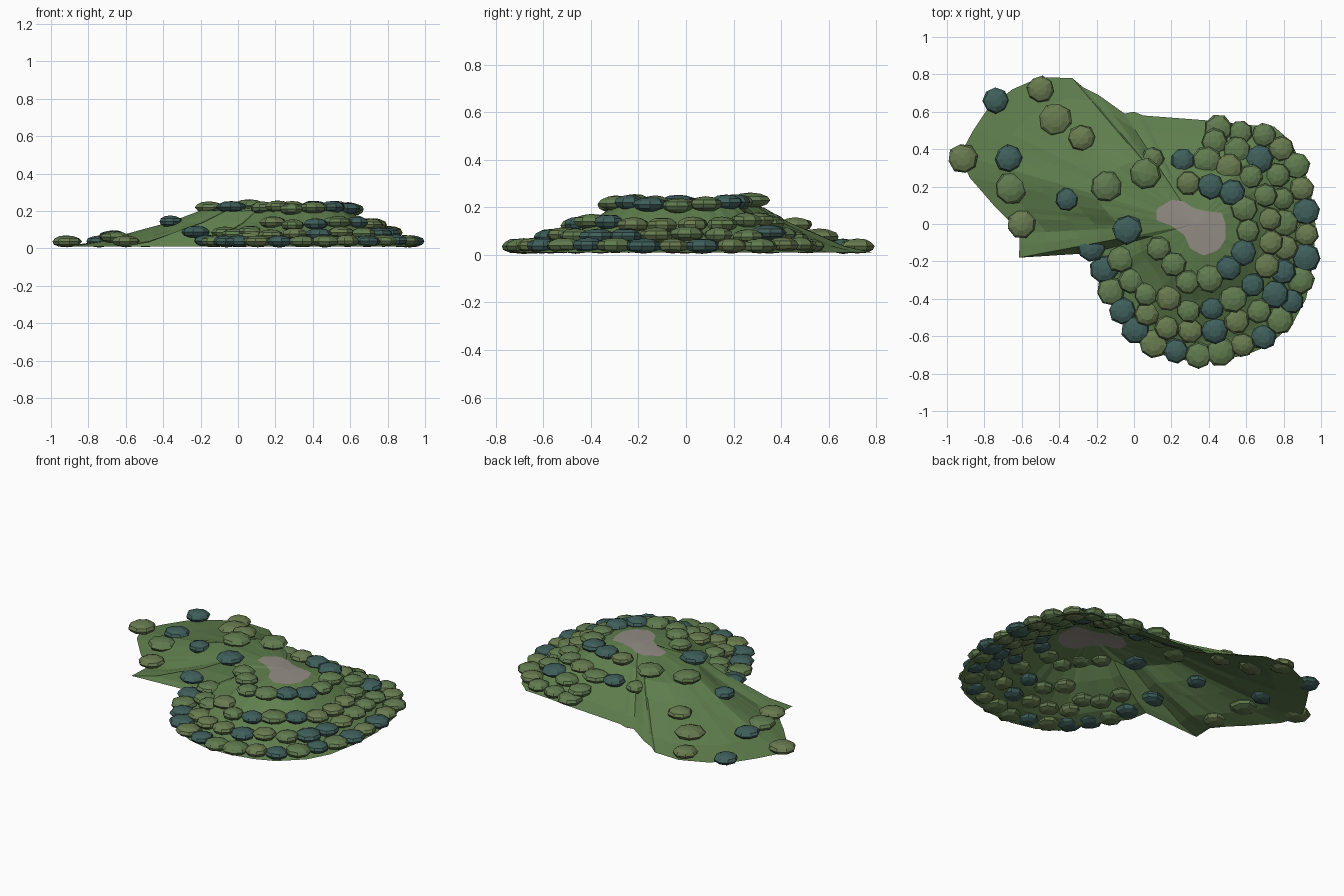
import bpy, bmesh, math, random
from mathutils import Vector, Matrix

if "Cube" in bpy.data.objects:
    bpy.data.objects.remove(bpy.data.objects["Cube"])

random.seed(4)
CX, CY = 0.33, 0.0          # summit centre, all terrain rays start here


def material(name, rgb):
    m = bpy.data.materials.new(name)
    m.diffuse_color = (*rgb, 1)
    m.use_nodes = True
    m.node_tree.nodes["Principled BSDF"].inputs["Base Color"].default_value = m.diffuse_color
    return m


GRASS = material("grass", (0.115, 0.21, 0.075))
ROCK = material("rock", (0.29, 0.265, 0.23))
OLIVE = material("olive_leaves", (0.14, 0.20, 0.08))
GREEN = material("green_leaves", (0.12, 0.20, 0.08))
TEAL = material("teal_leaves", (0.05, 0.115, 0.105))

# shoreline and bare summit outlines, counter-clockwise
SHORE = [(.97, 0), (.94, .2), (.9, .32), (.83, .45), (.75, .52), (.6, .53), (.44, .55),
         (.05, .58), (0, .6), (-.05, .59), (-.19, .69), (-.27, .73), (-.33, .78), (-.5, .785),
         (-.65, .72), (-.78, .62), (-.86, .5), (-.93, .37), (-.88, .25), (-.75, .1),
         (-.68, .03), (-.61, -.05), (-.615, -.18), (-.22, -.155), (-.2, -.27), (-.1, -.4),
         (0, -.55), (.03, -.63), (.15, -.7), (.3, -.735), (.45, -.73), (.6, -.7),
         (.72, -.65), (.85, -.53), (.92, -.4), (.96, -.2)]
SUMMIT = [(.49, 0), (.47, .06), (.38, .07), (.3, .09), (.27, .12), (.2, .13), (.12, .08),
          (.12, .02), (.2, -.01), (.27, -.06), (.3, -.13), (.37, -.17), (.45, -.14), (.49, -.08)]
# share of the way to the shore -> height
PROFILE = [(0, .235), (.28, .226), (.42, .2), (.55, .14), (.67, .097), (.85, .038), (1, .01)]


def reach(poly, dx, dy):
    """Distance from the summit centre to an outline in direction (dx, dy)."""
    best = 0
    for (ax, ay), (bx, by) in zip(poly, poly[1:] + poly[:1]):
        ax, bx = ax - CX, bx - CX
        ex, ey = bx - ax, by - ay
        den = dx * ey - dy * ex
        if abs(den) < 1e-9:
            continue
        t = (ax * ey - ay * ex) / den
        u = (ax * dy - ay * dx) / den
        if t > 0 and -1e-6 <= u <= 1 + 1e-6:
            best = max(best, t)
    return best


def profile(t):
    for (a, za), (b, zb) in zip(PROFILE, PROFILE[1:]):
        if t <= b:
            return za + (zb - za) * (t - a) / (b - a)
    return PROFILE[-1][1]


def ground(x, y):
    d = Vector((x - CX, y - CY))
    r = d.length
    d.normalize()
    return profile(r / max(reach(SHORE, d.x, d.y), 1e-6))


# terrain: open shell fanned out from the summit
bm = bmesh.new()
pts = []
for a, b in zip(SHORE, SHORE[1:] + SHORE[:1]):
    pts += [a, ((a[0] + b[0]) / 2, (a[1] + b[1]) / 2)]
pts.remove(((-.615 - .22) / 2, (-.18 - .155) / 2))      # keep the cliff a single step
rings = []
for x, y in pts:
    d = Vector((x - CX, y - CY))
    r = d.length
    d.normalize()
    s = reach(SUMMIT, d.x, d.y) / r
    col = []
    for t in [s] + [p[0] for p in PROFILE[2:]]:
        jit = random.uniform(-.003, .003) if .4 < t < .99 else 0
        col.append(bm.verts.new((CX + d.x * r * t, CY + d.y * r * t, profile(t) + jit)))
    rings.append(col)
top = bm.verts.new((CX, CY, .235))
for c, n in zip(rings, rings[1:] + rings[:1]):
    bm.faces.new((top, c[0], n[0])).material_index = 1
    for i in range(len(c) - 1):
        bm.faces.new((c[i], c[i + 1], n[i + 1], n[i]))
me = bpy.data.meshes.new("terrain")
bm.to_mesh(me)
bm.free()
me.materials.append(GRASS)
me.materials.append(ROCK)
bpy.context.collection.objects.link(bpy.data.objects.new("terrain", me))


# trees: flattened faceted domes
def tree(name, x, y, r, mat):
    bm = bmesh.new()
    bmesh.ops.create_uvsphere(bm, u_segments=8, v_segments=6, radius=1)
    for v in bm.verts:
        v.co *= random.uniform(.95, 1.05)
    spin = Matrix.Rotation(random.uniform(0, 6.28), 4, 'Z')
    bm.transform(Matrix.Diagonal((r, r, .032, 1)) @ spin)
    me = bpy.data.meshes.new(name)
    bm.to_mesh(me)
    bm.free()
    me.materials.append(mat)
    ob = bpy.data.objects.new(name, me)
    ob.location = (x, y, max(ground(x, y) + .015, .037))
    bpy.context.collection.objects.link(ob)


# scattered trees on the long slope: x, y, radius, teal?
for x, y, r, t in [(-.915, .35, .08, 0), (-.74, .66, .07, 1), (-.5, .72, .072, 0), (-.42, .56, .087, 0),
                   (-.28, .46, .073, 0), (-.67, .35, .073, 1), (-.66, .19, .085, 0), (-.36, .13, .063, 1),
                   (-.15, .2, .085, 0), (-.6, 0, .077, 0), (-.035, -.03, .08, 1), (-.23, -.125, .077, 1),
                   (.06, .27, .083, 0), (.1, .35, .062, 0)]:
    tree("slope_tree", x, y, r, TEAL if t else random.choice((OLIVE, GREEN)))

# wooded rows around the hill: path, spacing
ROWS = [([(-.16, -.24), (-.12, -.37), (-.01, -.55), (.08, -.63), (.19, -.67), (.38, -.71), (.56, -.65),
          (.67, -.63), (.82, -.47), (.9, -.27), (.925, -.15), (.92, .08), (.87, .31), (.73, .47),
          (.57, .49), (.45, .51)], .125),
        ([(.07, -.48), (.2, -.57), (.44, -.57), (.59, -.5), (.72, -.44), (.79, -.3), (.81, -.15),
          (.8, .1), (.77, .26), (.71, .33), (.57, .39), (.43, .44)], .13),
        ([(-.07, -.19), (.02, -.38), (.15, -.37), (.3, -.47), (.43, -.45), (.6, -.36), (.7, -.25),
          (.73, -.15), (.73, 0), (.71, .14), (.61, .27), (.4, .34), (.26, .34)], .13),
        ([(.13, -.13), (.2, -.2), (.28, -.31), (.43, -.29), (.58, -.18), (.61, -.03), (.6, .05),
          (.56, .16), (.42, .2), (.29, .22)], .12)]
for path, gap in ROWS:
    path = [Vector(p) for p in path]
    total = sum((b - a).length for a, b in zip(path, path[1:]))
    n = round(total / gap)
    for k in range(n + 1):
        left = total * k / n
        for a, b in zip(path, path[1:]):
            seg = (b - a).length
            if left <= seg + 1e-6:
                break
            left -= seg
        p = a.lerp(b, left / seg)
        tree("hill_tree", p.x, p.y, random.uniform(.063, .08),
             random.choice((OLIVE, GREEN, GREEN, TEAL)))
